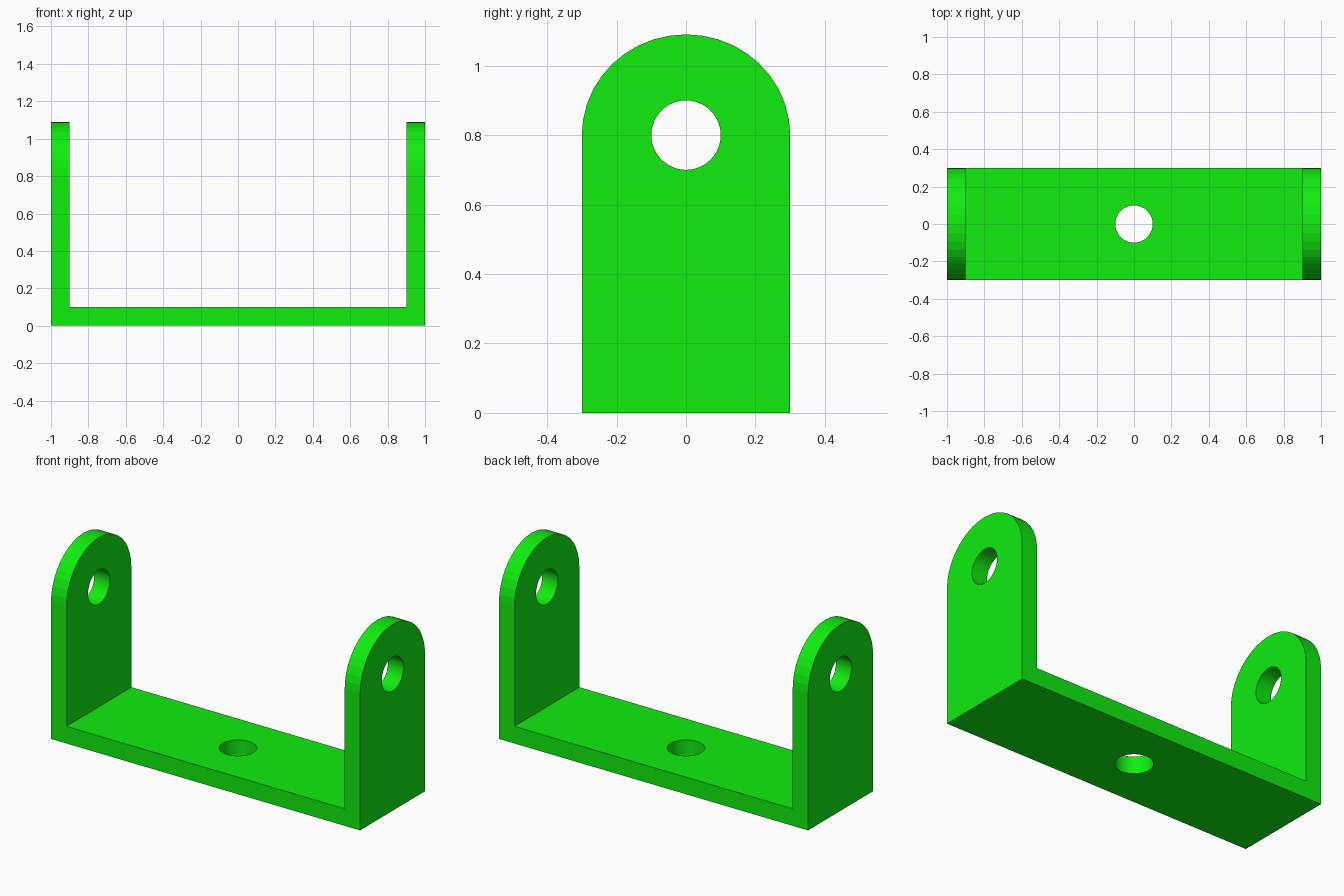
import bpy, bmesh
from math import sin, cos, pi
from mathutils import Vector

if "Cube" in bpy.data.objects:
    bpy.data.objects.remove(bpy.data.objects["Cube"])


def prism(name, points, depth):
    """Closed outline of 3D points swept along the depth vector."""
    bm = bmesh.new()
    face = bm.faces.new([bm.verts.new(p) for p in points])
    swept = bmesh.ops.extrude_face_region(bm, geom=[face])["geom"]
    bmesh.ops.translate(bm, vec=Vector(depth),
                        verts=[g for g in swept if isinstance(g, bmesh.types.BMVert)])
    bmesh.ops.recalc_face_normals(bm, faces=bm.faces[:])
    mesh = bpy.data.meshes.new(name)
    bm.to_mesh(mesh)
    bm.free()
    obj = bpy.data.objects.new(name, mesh)
    bpy.context.collection.objects.link(obj)
    return obj


def arc(ra, rb, start, end, n):
    return [(ra * cos(start + (end - start) * i / n),
             rb * sin(start + (end - start) * i / n)) for i in range(n + 1)]


def cut(target, cutter, operation):
    mod = target.modifiers.new(cutter.name, 'BOOLEAN')
    mod.operation = operation
    mod.solver = 'EXACT'
    mod.object = cutter
    cutter.hide_render = True
    cutter.display_type = 'WIRE'


# U-shaped bracket, profile in the front view
W, T, H, D, PIVOT = 1.0, 0.1, 1.2, 0.3, 0.8
profile = [(-W, 0), (W, 0), (W, H), (W - T, H), (W - T, T),
           (-W + T, T), (-W + T, H), (-W, H)]
bracket = prism("u_bracket", [(x, -0.5, z) for x, z in profile], (0, 1, 0))

# Rounded arm outline, kept by intersection
outline = [(-D, -0.2), (D, -0.2)] + arc(D, 0.29, 0, pi, 20)
outline = [(-1.5, y, PIVOT + z if i > 1 else z) for i, (y, z) in enumerate(outline)]
cut(bracket, prism("arm_outline_cutter", outline, (3, 0, 0)), 'INTERSECT')

# Pivot holes through both arms, mounting hole through the base
circle = arc(0.1, 0.1, 0, 2 * pi, 48)[:-1]
cut(bracket, prism("pivot_hole_cutter", [(-1.5, a, PIVOT + b) for a, b in circle],
                   (3, 0, 0)), 'DIFFERENCE')
cut(bracket, prism("base_hole_cutter", [(a, b, -0.2) for a, b in circle],
                   (0, 0, 0.5)), 'DIFFERENCE')

# Green material
green = bpy.data.materials.new("green")
green.diffuse_color = (0.005, 0.85, 0.005, 1)
green.use_nodes = True
green.node_tree.nodes["Principled BSDF"].inputs["Base Color"].default_value = green.diffuse_color
bracket.data.materials.append(green)
